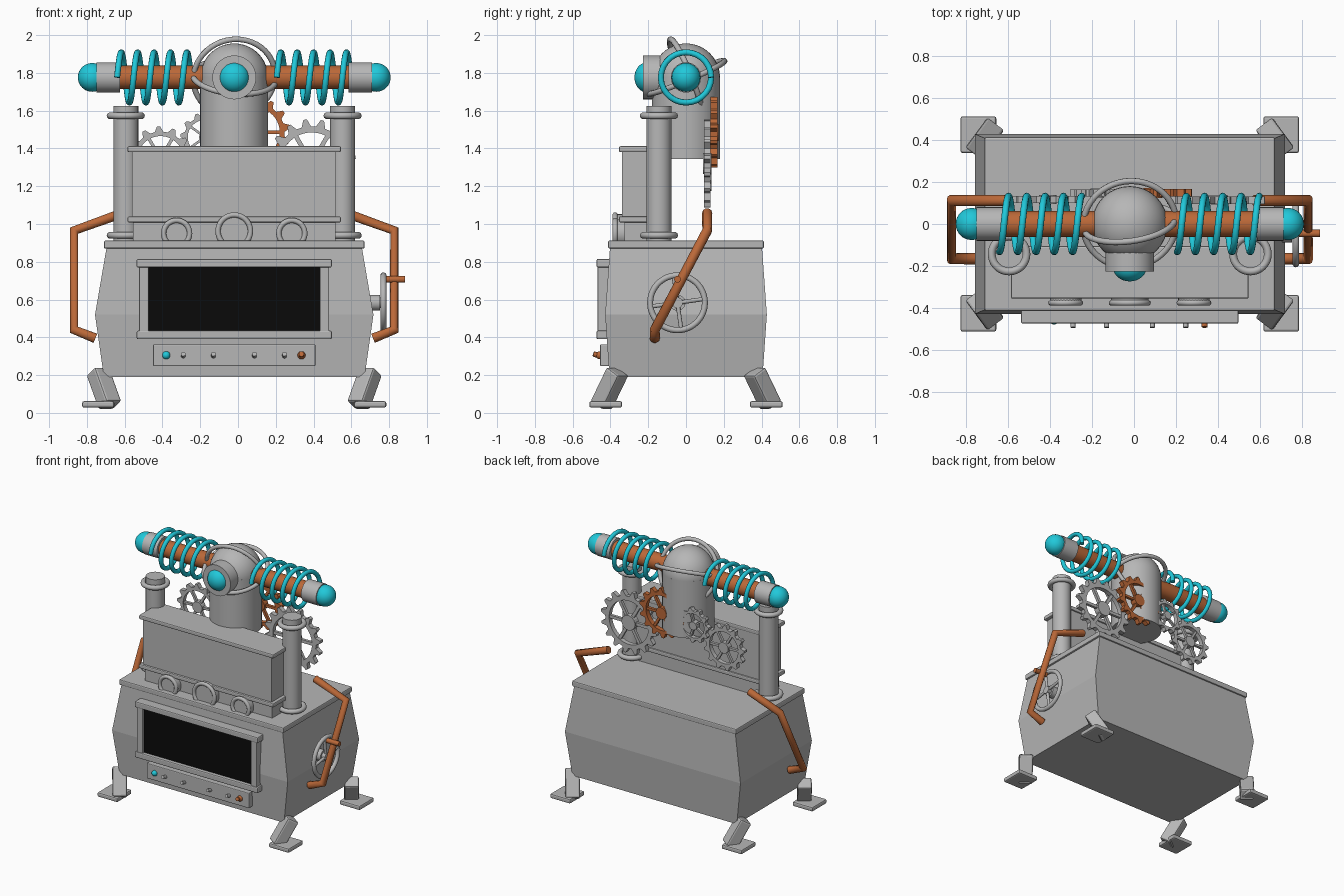
import bpy, bmesh
from math import pi, sin, cos, radians
from mathutils import Vector, Matrix

old = bpy.data.objects.get("Cube")
if old:
    bpy.data.objects.remove(old, do_unlink=True)

CX = -0.02          # symmetry plane of the body
SIDES = (("left", 1), ("right", -1))


def material(name, rgb):
    m = bpy.data.materials.new(name)
    m.use_nodes = True
    m.diffuse_color = (*rgb, 1)
    m.node_tree.nodes["Principled BSDF"].inputs["Base Color"].default_value = (*rgb, 1)
    return m


GREY = material("grey metal", (0.47, 0.47, 0.47))
COPPER = material("copper", (0.50, 0.14, 0.04))
CYAN = material("cyan glow", (0.015, 0.58, 0.70))
BLACK = material("black glass", (0.003, 0.003, 0.003))


def finish(name, bm, mat, smooth=True):
    bmesh.ops.recalc_face_normals(bm, faces=bm.faces)
    me = bpy.data.meshes.new(name)
    bm.to_mesh(me)
    bm.free()
    ob = bpy.data.objects.new(name, me)
    bpy.context.collection.objects.link(ob)
    me.materials.append(mat)
    if smooth:
        bpy.ops.object.select_all(action='DESELECT')
        ob.select_set(True)
        bpy.context.view_layer.objects.active = ob
        bpy.ops.object.shade_smooth_by_angle(angle=radians(35))
    return ob


def box(name, lo, hi, mat=GREY, bevel=0.0, rot=None):
    lo, hi = Vector(lo), Vector(hi)
    bm = bmesh.new()
    size = Matrix.Diagonal((*(hi - lo), 1))
    turn = rot.to_matrix().to_4x4() if rot else Matrix()
    bmesh.ops.create_cube(bm, size=1, matrix=Matrix.Translation((lo + hi) / 2) @ turn @ size)
    if bevel:
        bmesh.ops.bevel(bm, geom=bm.edges[:], offset=bevel, segments=2, profile=0.5, affect='EDGES')
    return finish(name, bm, mat, False)


def rod(name, a, b, r, mat=GREY, seg=32):
    a, b = Vector(a), Vector(b)
    turn = (b - a).to_track_quat('Z', 'Y').to_matrix().to_4x4()
    bm = bmesh.new()
    bmesh.ops.create_cone(bm, cap_ends=True, segments=seg, radius1=r, radius2=r,
                          depth=(b - a).length, matrix=Matrix.Translation((a + b) / 2) @ turn)
    return finish(name, bm, mat)


def ball(name, c, r, mat, scale=(1, 1, 1)):
    bm = bmesh.new()
    bmesh.ops.create_uvsphere(bm, u_segments=32, v_segments=20, radius=r,
                              matrix=Matrix.Translation(c) @ Matrix.Diagonal((*scale, 1)))
    return finish(name, bm, mat)


def ring(name, c, R, r, rot=(0, 0, 0), mat=GREY):
    bpy.ops.mesh.primitive_torus_add(location=c, rotation=rot, major_radius=R, minor_radius=r,
                                     major_segments=48, minor_segments=10)
    ob = bpy.context.object
    ob.name = name
    ob.data.materials.append(mat)
    bpy.ops.object.shade_smooth_by_angle(angle=radians(60))
    return ob


def tube(name, pts, r, mat):
    cu = bpy.data.curves.new(name, 'CURVE')
    cu.dimensions = '3D'
    cu.bevel_depth = r
    cu.bevel_resolution = 3
    cu.use_fill_caps = True
    sp = cu.splines.new('POLY')
    sp.points.add(len(pts) - 1)
    for p, co in zip(sp.points, pts):
        p.co = (*co, 1)
    cu.materials.append(mat)
    ob = bpy.data.objects.new(name, cu)
    bpy.context.collection.objects.link(ob)
    return ob


def gear(name, c, R, teeth, spokes, depth, mat=GREY):
    # toothed rim made of a strip of quads, pushed out in depth
    bm = bmesh.new()
    inner, root = R * 0.70, R * 0.84
    n = teeth * 4
    outline = []
    for i in range(n):
        rad = R if i % 4 in (1, 2) else root
        shift = (0.2, 0.1, -0.1, -0.2)[i % 4]
        a = (i + shift) * 2 * pi / n
        outline.append([bm.verts.new((k * cos(a), 0, k * sin(a))) for k in (inner, rad)])
    for i in range(n):
        (a, b), (d, e) = outline[i], outline[(i + 1) % n]
        bm.faces.new((a, b, e, d))
    out = bmesh.ops.extrude_face_region(bm, geom=bm.faces[:])
    bmesh.ops.translate(bm, vec=(0, depth, 0),
                        verts=[v for v in out["geom"] if isinstance(v, bmesh.types.BMVert)])
    for i in range(spokes):
        m = Matrix.Rotation(2 * pi * i / spokes, 4, 'Y') @ Matrix.Translation((R * 0.42, depth / 2, 0))
        bmesh.ops.create_cube(bm, size=1, matrix=m @ Matrix.Diagonal((R * 0.64, depth * 0.6, R * 0.1, 1)))
    bmesh.ops.create_cone(bm, cap_ends=True, segments=20, radius1=R * 0.24, radius2=R * 0.24, depth=depth * 1.3,
                          matrix=Matrix.Translation((0, depth / 2, 0)) @ Matrix.Rotation(pi / 2, 4, 'X'))
    ob = finish(name, bm, mat, False)
    ob.location = c
    return ob


# cabinet body, widest at mid height
bm = bmesh.new()
levels = [[bm.verts.new((CX + sx * hx, sy * hy, z)) for sx, sy in ((-1, -1), (1, -1), (1, 1), (-1, 1))]
          for z, hx, hy in ((0.19, 0.69, 0.405), (0.52, 0.737, 0.428), (0.88, 0.675, 0.402))]
for low, high in zip(levels, levels[1:]):
    for i in range(4):
        j = (i + 1) % 4
        bm.faces.new((low[i], low[j], high[j], high[i]))
bm.faces.new(levels[0])
bm.faces.new(levels[-1])
finish("cabinet_body", bm, GREY, False)
box("cabinet_top", (CX - 0.69, -0.413, 0.87), (CX + 0.69, 0.413, 0.912), bevel=0.008)

# tilted legs and foot pads
for side, sx in SIDES:
    for end, sy in (("front", -1), ("back", 1)):
        x, y = CX + sx * 0.69, sy * 0.405
        up = Vector((sx * 0.074, -sy * 0.10, 0.207))
        box(f"leg_{end}_{side}", (x - 0.05, y - 0.045, 0.025), (x + 0.05, y + 0.045, 0.235),
            bevel=0.012, rot=up.to_track_quat('Z', 'Y'))
        px, py = CX + sx * 0.72, sy * 0.425
        box(f"foot_pad_{end}_{side}", (px - 0.085, py - 0.087, 0.028), (px + 0.085, py + 0.087, 0.062), bevel=0.01)

# screen and its frame
box("screen", (CX - 0.46, -0.449, 0.43), (CX + 0.46, -0.40, 0.775), BLACK)
for name, z in (("upper", 0.77), ("lower", 0.39)):
    box(f"screen_frame_{name}", (CX - 0.517, -0.474, z), (CX + 0.517, -0.39, z + 0.045), bevel=0.008)
for side, sx in SIDES:
    x = CX + sx * 0.478
    box(f"screen_frame_{side}", (x - 0.025, -0.468, 0.42), (x + 0.025, -0.39, 0.785), bevel=0.006)

# control strip with lamps and toggles
box("control_panel", (CX - 0.43, -0.455, 0.247), (CX + 0.43, -0.395, 0.363), bevel=0.006)
ball("cyan_lamp", (-0.38, -0.457, 0.305), 0.021, CYAN)
ball("copper_lamp", (0.336, -0.457, 0.305), 0.021, COPPER)
for i, x in enumerate((-0.29, -0.13, 0.087, 0.246)):
    rod(f"toggle_{i}", (x, -0.44, 0.297), (x, -0.492, 0.312), 0.012, seg=12)
rod("copper_lamp_stem", (0.336, -0.45, 0.30), (0.336, -0.49, 0.312), 0.014, COPPER, 12)

# upper housing
box("housing_base", (CX - 0.535, -0.325, 0.90), (CX + 0.535, -0.12, 1.02))
box("housing", (CX - 0.54, -0.34, 1.02), (CX + 0.54, -0.115, 1.39))
for name, z in (("bottom", 1.008), ("top", 1.38)):
    box(f"housing_trim_{name}", (CX - 0.565, -0.355, z), (CX + 0.565, -0.105, z + 0.032), bevel=0.008)

# round gauges
for name, dx, z, r in (("left", 0.305, 0.95, 0.083), ("centre", 0, 0.962, 0.10), ("right", -0.305, 0.95, 0.083)):
    x = CX + dx
    rod(f"gauge_{name}", (x, -0.31, z), (x, -0.375, z), r * 0.9)
    ring(f"gauge_rim_{name}", (x, -0.375, z), r - 0.014, 0.014, (pi / 2, 0, 0))

# side pillars with collars
for side, sx in SIDES:
    x = CX + sx * 0.574
    rod(f"pillar_{side}", (x, -0.143, 0.90), (x, -0.143, 1.626), 0.066)
    for name, z in (("lower", 0.94), ("upper", 1.573)):
        ring(f"pillar_collar_{name}_{side}", (x, -0.143, z), 0.083, 0.018)

# domed head with eye and orbit rings
HZ = 1.776
rod("head_cylinder", (CX, 0, 1.345), (CX, 0, HZ), 0.18, seg=48)
ball("head_dome", (CX, 0, HZ), 0.18, GREY)
rod("eye_socket", (CX, -0.05, HZ), (CX, -0.227, HZ), 0.116, seg=40)
ball("eye", (CX, -0.205, HZ), 0.08, CYAN, (1, 0.85, 1))
ring("orbit_ring_upright", (CX, 0, HZ), 0.218, 0.015, (radians(112), 0, radians(8)))
ring("orbit_ring_level", (CX, 0, HZ), 0.222, 0.015, (radians(23), radians(5), 0))

# arms with tips and coils
for side, sx in SIDES:
    def at(d):
        return (CX + sx * d, 0, HZ)
    rod(f"arm_{side}", at(0.12), at(0.62), 0.062, COPPER)
    rod(f"arm_cap_{side}", at(0.605), at(0.73), 0.08)
    ball(f"arm_tip_{side}", at(0.752), 0.076, CYAN)
    start, pitch, turns = (0.205 if sx > 0 else -0.64), 0.087, 4.5
    steps = int(turns * 28)
    path = []
    for i in range(steps + 1):
        t = i / 28
        a = 2 * pi * t + pi
        path.append((start + pitch * t, 0.133 * cos(a), HZ - 0.133 * sin(a - pi) * -1))
    tube(f"coil_{side}", path, 0.016, CYAN)

# gear train behind the head
gear("gear_large", (0.39, 0.095, 1.32), 0.235, 16, 6, 0.035)
gear("gear_copper", (0.09, 0.13, 1.485), 0.187, 14, 6, 0.036, COPPER)
gear("gear_small", (-0.175, 0.13, 1.46), 0.13, 11, 5, 0.034)
gear("gear_medium", (-0.41, 0.10, 1.345), 0.172, 13, 6, 0.034)

# bent copper pipes on both sides
for side, sx in SIDES:
    path = [(CX + sx * d, y, z) for d, y, z in
            ((0.59, 0.112, 1.058), (0.848, 0.112, 0.965), (0.848, -0.165, 0.44), (0.735, -0.165, 0.395))]
    tube(f"pipe_{side}", path, 0.027, COPPER)

# valve wheel
WY, WZ = -0.045, 0.583
ring("valve_rim", (0.77, WY, WZ), 0.145, 0.016, (0, pi / 2, 0))
rod("valve_axle", (0.68, WY, WZ), (0.752, WY, WZ), 0.042)
rod("valve_hub", (0.752, WY, WZ), (0.782, WY, WZ), 0.028)
for i in range(4):
    a = i * pi / 2 + radians(8)
    rod(f"valve_spoke_{i}", (0.77, WY, WZ), (0.77, WY + 0.145 * cos(a), WZ + 0.145 * sin(a)), 0.011, seg=12)
rod("valve_handle", (0.78, WY, 0.707), (0.885, WY, 0.707), 0.018, COPPER, 16)
